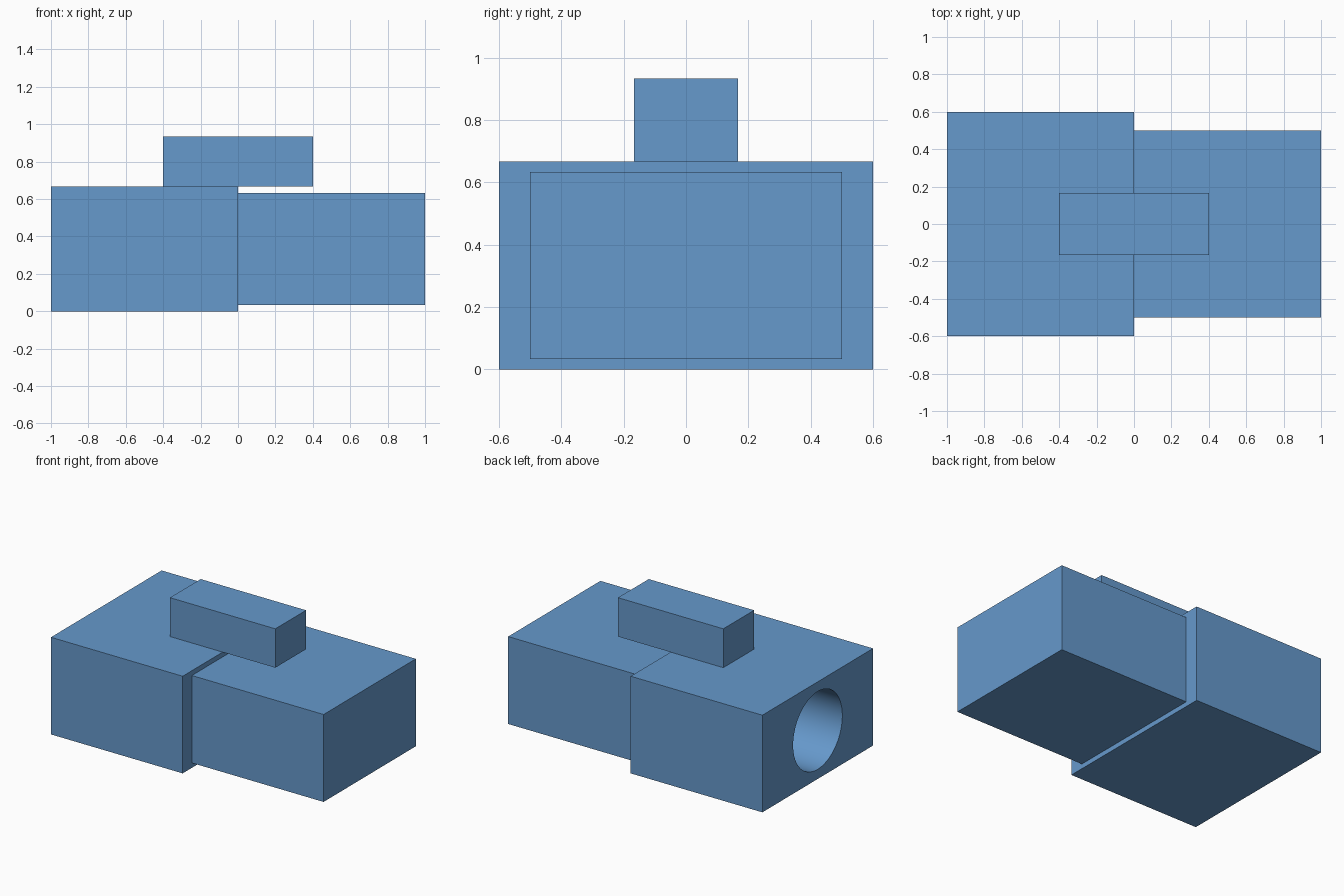
import bpy
import math

default = bpy.data.objects.get("Cube")
if default:
    bpy.data.objects.remove(default, do_unlink=True)

# Single flat blue
blue = bpy.data.materials.new("blue")
blue.use_nodes = True
COLOUR = (0.133, 0.319, 0.604, 1.0)
blue.diffuse_color = COLOUR
blue.node_tree.nodes["Principled BSDF"].inputs["Base Color"].default_value = COLOUR


def box(name, size, centre):
    """Box with the given full size and centre."""
    bpy.ops.mesh.primitive_cube_add(size=1, location=centre)
    obj = bpy.context.object
    obj.name = name
    obj.scale = size
    bpy.ops.object.transform_apply(location=False, rotation=False, scale=True)
    obj.data.materials.append(blue)
    return obj


# Two body blocks meeting at x = 0, and the bar bridging them on top
socket_block = box("socket_block", (1.0, 1.2, 2 / 3), (-0.5, 0, 1 / 3))
plug_block = box("plug_block", (1.0, 1.0, 0.6), (0.5, 0, 1 / 3))
top_bar = box("top_bar", (0.8, 1 / 3, 0.267), (0, 0, 0.8))

# Round bore running through the socket block along x
bpy.ops.mesh.primitive_cylinder_add(vertices=64, radius=0.267, depth=1.2,
                                    location=(-0.5, 0, 1 / 3),
                                    rotation=(0, math.pi / 2, 0))
cutter = bpy.context.object
cutter.name = "bore_cutter"
cutter.hide_render = True
cutter.data.materials.append(blue)

bore = socket_block.modifiers.new("bore", 'BOOLEAN')
bore.operation = 'DIFFERENCE'
bore.solver = 'EXACT'
bore.object = cutter

# Apply the cut, drop the cutter and smooth the bore wall
bpy.ops.object.select_all(action='DESELECT')
socket_block.select_set(True)
bpy.context.view_layer.objects.active = socket_block
bpy.ops.object.modifier_apply(modifier=bore.name)
bpy.data.objects.remove(cutter, do_unlink=True)
bpy.ops.object.shade_smooth_by_angle(angle=math.radians(30))
